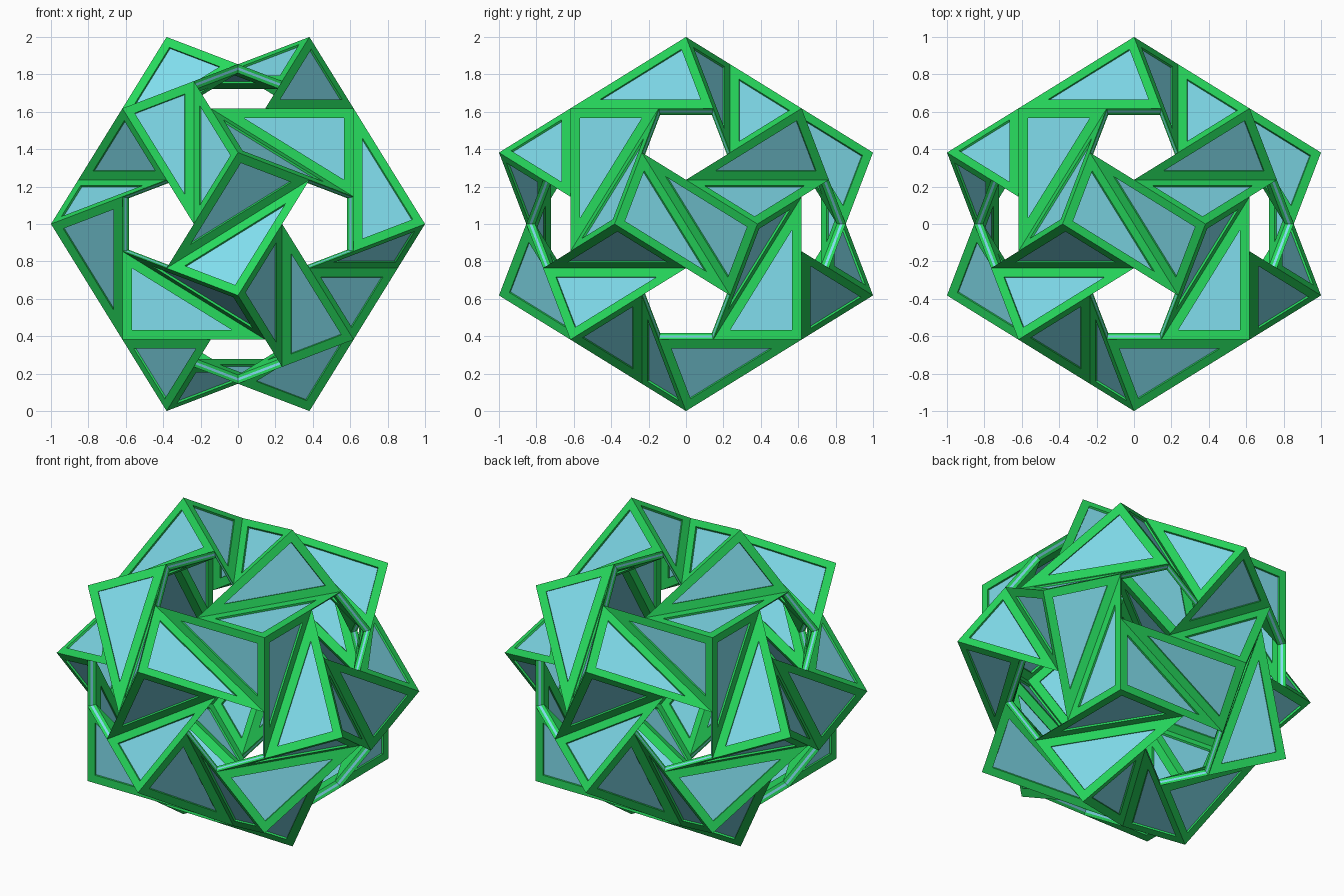
import bpy, bmesh
from math import sqrt, atan2
from mathutils import Vector, Matrix
from itertools import product

if "Cube" in bpy.data.objects:
    bpy.data.objects.remove(bpy.data.objects["Cube"])

PHI = (1 + sqrt(5)) / 2
A, B = 1 / PHI, 1 / PHI ** 2          # 0.618, 0.382
WIDTH = 0.05                          # frame border width
D = (0.0, 0.012, 0.022, 0.034)        # depths: frame top, panel top, panel back, frame back


def cyc(a, b, c):
    return [Vector(v) for v in ((a, b, c), (c, a, b), (b, c, a))]


def ccw(items, axis, pos):
    """Sort items counter-clockwise around an outward axis."""
    u = axis.orthogonal().normalized()
    w = axis.normalized().cross(u)
    return sorted(items, key=lambda i: atan2(pos(i).dot(w), pos(i).dot(u)))


# 20 star tips (dodecahedron corners) and 12 hole axes
tips = [Vector((x, y, z)) * A for x, y, z in product((1, -1), repeat=3)]
axes = []
for s, t in product((1, -1), repeat=2):
    tips += cyc(s * B, 0, t)
    axes += cyc(0, s * A, t)

# From every tip one pentagram diagonal runs across each neighbouring pentagon
arms = {i: [] for i in range(20)}
for ax in axes:
    ring = sorted(range(20), key=lambda i: -tips[i].dot(ax))[:5]
    ring = ccw(ring, ax, lambda i: tips[i])
    for k in range(5):
        arms[ring[k]].append(tips[ring[(k + 3) % 5]] - tips[ring[k]])

# 60 right-angled triangles, three per tip, with welded corners
points, index, polys = [], {}, []


def pid(p):
    key = tuple(round(c, 3) + 0.0 for c in p)
    if key not in index:
        index[key] = len(points)
        points.append(p)
    return index[key]


for i, tip in enumerate(tips):
    e = ccw(arms[i], tip, lambda v: v)
    for k in range(3):
        a, b = e[k], e[(k + 1) % 3]
        ids = [pid(tip), pid(tip + a * B), pid(tip + a * A), pid(tip + b * B)]
        polys.append((ids, a.cross(b).normalized()))

# Three planes meet at every corner, so each depth layer is an exact offset
planes = {}
for ids, n in polys:
    for j in ids:
        planes.setdefault(j, []).append(n)
inverse = {j: Matrix(ns[:3]).inverted() for j, ns in planes.items()}
edges = {(ids[k], ids[(k + 1) % 4]) for ids, n in polys for k in range(4)}


def layer(j, d):
    return points[j] + inverse[j] @ Vector((-d, -d, -d))


def inset(ps, n):
    out = []
    for k in range(len(ps)):
        m1 = n.cross(ps[k] - ps[k - 1]).normalized()
        m2 = n.cross(ps[(k + 1) % len(ps)] - ps[k]).normalized()
        out.append(ps[k] + (m1 + m2) * (WIDTH / (1 + m1.dot(m2))))
    return out


def make_object(name, faces, color):
    bm = bmesh.new()
    for f in faces:
        bm.faces.new([bm.verts.new(p + Vector((0, 0, 1))) for p in f])
    bmesh.ops.remove_doubles(bm, verts=bm.verts, dist=0.0002)
    me = bpy.data.meshes.new(name)
    bm.to_mesh(me)
    bm.free()
    mat = bpy.data.materials.new(name + "_colour")
    mat.diffuse_color = color
    mat.use_nodes = True
    mat.node_tree.nodes["Principled BSDF"].inputs["Base Color"].default_value = mat.diffuse_color
    me.materials.append(mat)
    bpy.context.collection.objects.link(bpy.data.objects.new(name, me))


frame, panel = [], []
for ids, n in polys:
    L = [[layer(j, d) for j in ids] for d in D]
    # blue sheet, front and back
    panel += [L[1], L[2][::-1]]
    # green borders on the outside and the inside, with their inner walls
    top, back = inset(L[0], n), inset(L[3], n)
    top_low = [p - n * (D[1] - D[0]) for p in top]
    back_up = [p + n * (D[3] - D[2]) for p in back]
    for k in range(4):
        q = (k + 1) % 4
        frame.append([L[0][k], L[0][q], top[q], top[k]])
        frame.append([top[k], top[q], top_low[q], top_low[k]])
        frame.append([L[3][q], L[3][k], back[k], back[q]])
        frame.append([back[q], back[k], back_up[k], back_up[q]])
        # layered rim around the pentagonal holes
        if (ids[q], ids[k]) not in edges:
            for d, target in ((0, frame), (1, panel), (2, frame)):
                target.append([L[d][q], L[d][k], L[d + 1][k], L[d + 1][q]])

make_object("green_frames", frame, (0.02, 0.70, 0.11, 1))
make_object("blue_panels", panel, (0.22, 0.73, 0.85, 1))
